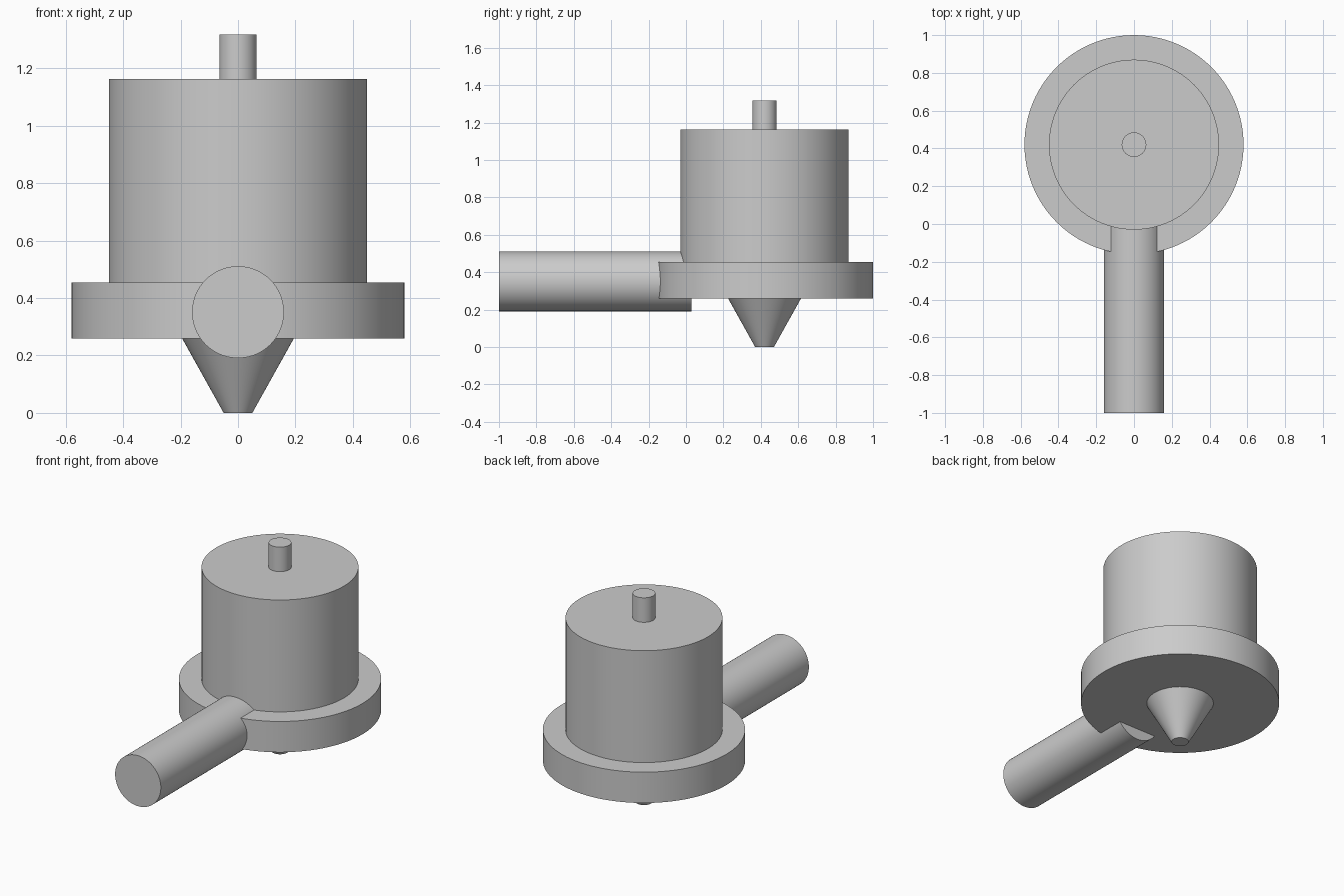
import bpy, math

if "Cube" in bpy.data.objects:
    bpy.data.objects.remove(bpy.data.objects["Cube"])

grey = bpy.data.materials.new("plain grey")
grey.diffuse_color = (0.6, 0.6, 0.6, 1)
grey.use_nodes = True
grey.node_tree.nodes["Principled BSDF"].inputs["Base Color"].default_value = grey.diffuse_color

CY = 0.42  # y position of the vertical axis


def frustum(name, r_start, r_end, start, end, centre, rot=(0, 0, 0)):
    """Round part between two positions along its own axis."""
    bpy.ops.mesh.primitive_cone_add(vertices=96, radius1=r_start, radius2=r_end,
                                    depth=end - start, location=centre, rotation=rot)
    ob = bpy.context.object
    ob.name = name
    ob.data.materials.append(grey)
    bpy.ops.object.shade_smooth_by_angle(angle=math.radians(30))
    return ob


# Stacked round parts: name, bottom radius, top radius, bottom z, top z
for name, r0, r1, z0, z1 in [
    ("spout_cone", 0.05, 0.195, 0.0, 0.26),
    ("flange", 0.58, 0.58, 0.26, 0.455),
    ("basket_body", 0.45, 0.45, 0.455, 1.163),
    ("top_pin", 0.065, 0.065, 1.163, 1.318),
]:
    frustum(name, r0, r1, z0, z1, (0, CY, (z0 + z1) / 2))

# Handle running forward from the flange
frustum("handle", 0.16, 0.16, -1.0, 0.03, (0, -0.485, 0.351), (math.radians(-90), 0, 0))
